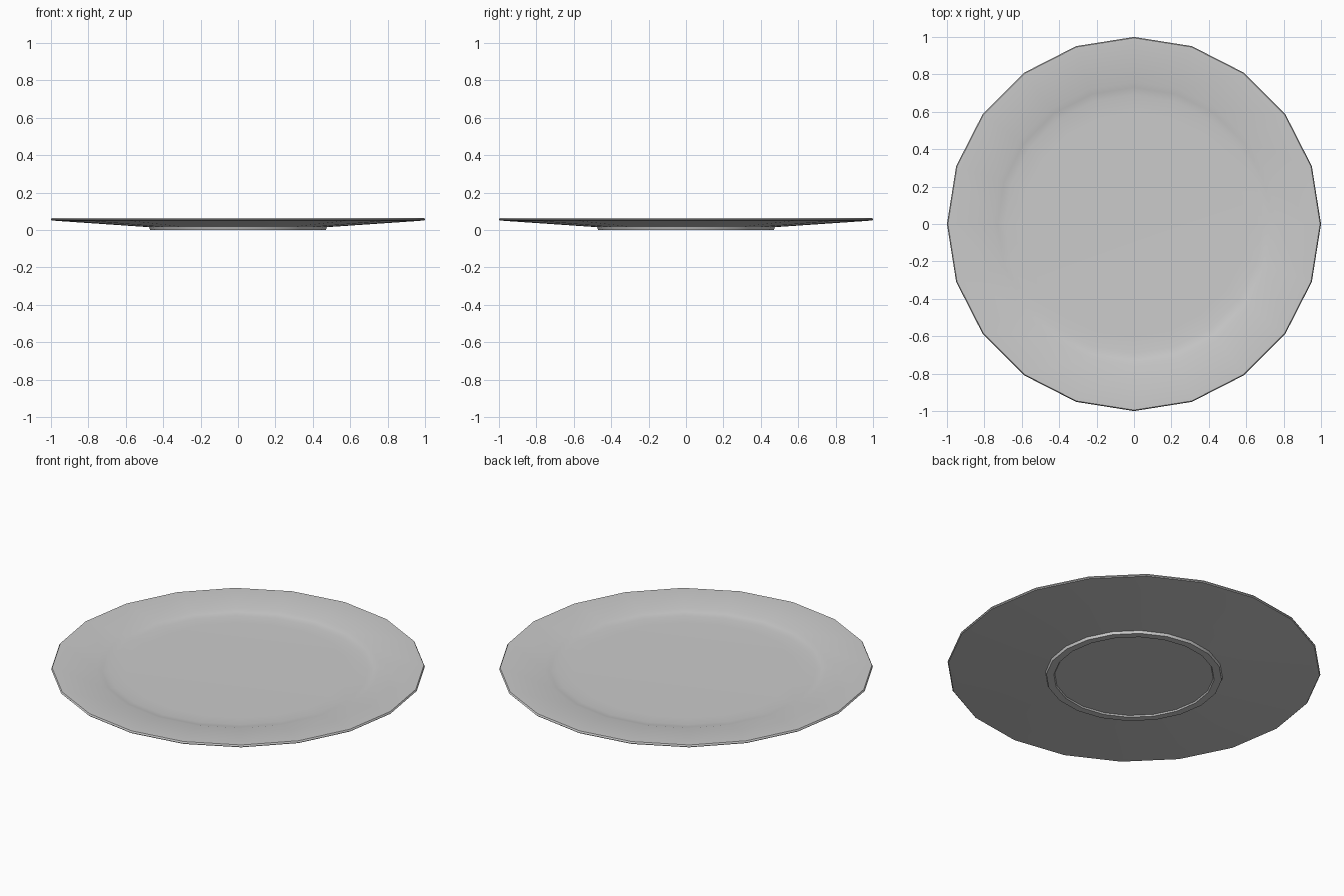
import bpy, bmesh
from math import cos, sin, pi, radians

if "Cube" in bpy.data.objects:
    bpy.data.objects.remove(bpy.data.objects["Cube"])

SIDES = 20

# Half profile (radius, height): underside centre, foot ring, rim, well
profile = [
    (0.425, 0.008), (0.43, 0.0), (0.47, 0.0), (0.475, 0.015),
    (0.96, 0.048), (0.995, 0.051), (1.0, 0.056), (0.995, 0.065),
    (0.975, 0.065), (0.76, 0.055), (0.73, 0.047), (0.69, 0.042), (0.60, 0.040),
]

# Plate: profile turned around the z axis, capped above and below
bm = bmesh.new()
rings = [[bm.verts.new((r * cos(2 * pi * i / SIDES), r * sin(2 * pi * i / SIDES), z))
          for i in range(SIDES)] for r, z in profile]
for low, high in zip(rings, rings[1:]):
    for i in range(SIDES):
        j = (i + 1) % SIDES
        bm.faces.new((low[i], low[j], high[j], high[i]))
bm.faces.new(rings[0][::-1])
bm.faces.new(rings[-1])
bmesh.ops.recalc_face_normals(bm, faces=bm.faces)

mesh = bpy.data.meshes.new("plate")
bm.to_mesh(mesh)
bm.free()
plate = bpy.data.objects.new("plate", mesh)
bpy.context.collection.objects.link(plate)

# Smooth shading with crisp foot edges
bpy.context.view_layer.objects.active = plate
plate.select_set(True)
bpy.ops.object.shade_smooth_by_angle(angle=radians(40))
